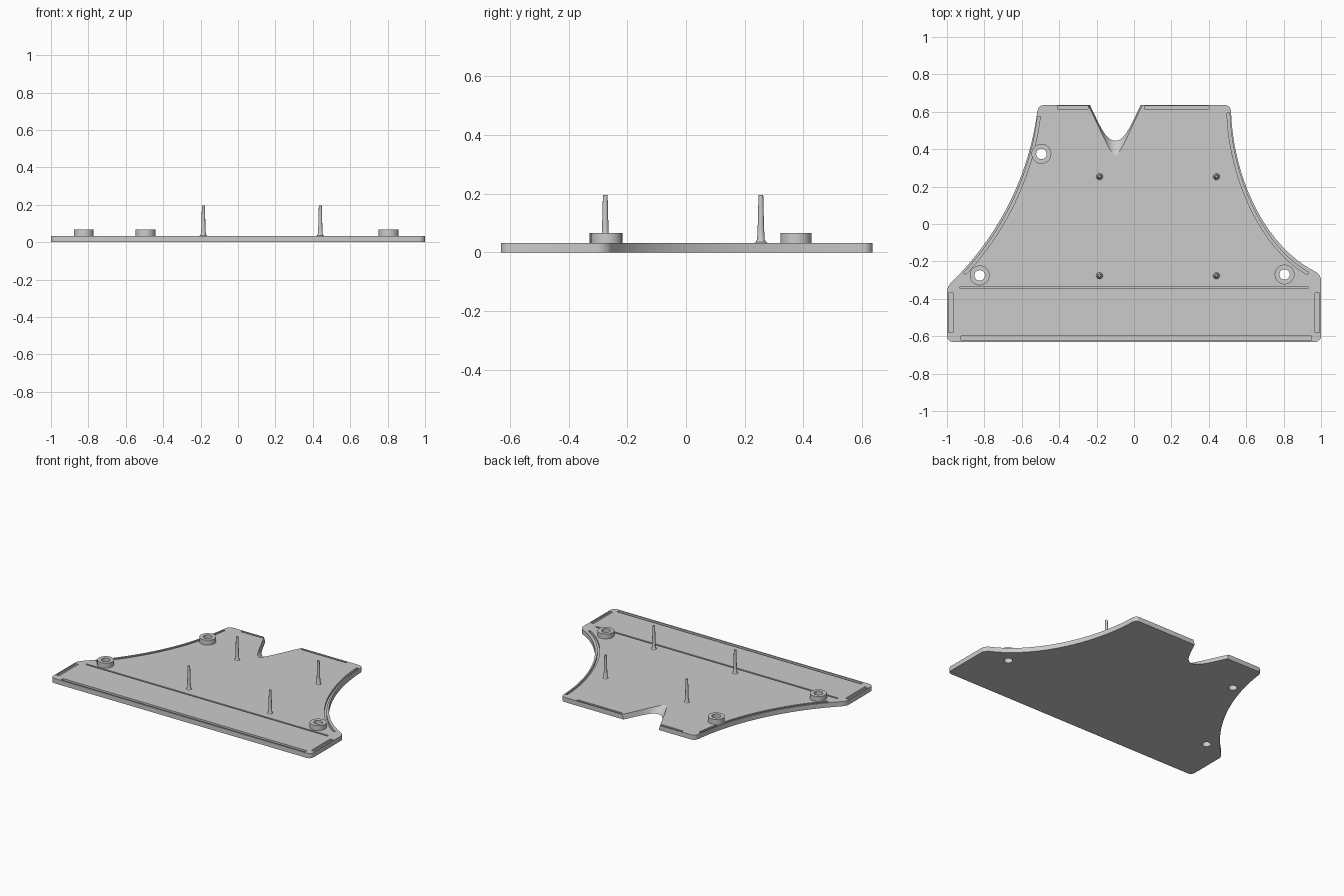
import bpy, bmesh, math
from mathutils import Vector
from mathutils.geometry import interpolate_bezier

cube = bpy.data.objects.get("Cube")
if cube:
    bpy.data.objects.remove(cube, do_unlink=True)

THICK = 0.033
GROOVE = 0.014

grey = bpy.data.materials.new("light_grey")
grey.use_nodes = True
colour = (0.6, 0.6, 0.6, 1)
grey.diffuse_color = colour
grey.node_tree.nodes["Principled BSDF"].inputs["Base Color"].default_value = colour


def make_object(name, bm):
    bmesh.ops.recalc_face_normals(bm, faces=bm.faces)
    mesh = bpy.data.meshes.new(name)
    bm.to_mesh(mesh)
    bm.free()
    mesh.materials.append(grey)
    obj = bpy.data.objects.new(name, mesh)
    bpy.context.collection.objects.link(obj)
    return obj


def smooth(obj, degrees):
    bpy.ops.object.select_all(action="DESELECT")
    obj.select_set(True)
    bpy.context.view_layer.objects.active = obj
    bpy.ops.object.shade_smooth_by_angle(angle=math.radians(degrees))


def bezier(a, b, c, d, n):
    return [Vector(p[:2]) for p in interpolate_bezier(
        *[Vector((*q, 0)) for q in (a, b, c, d)], n)]


def corner(p, before, after, r=0.03):
    """Rounded corner at p between two neighbouring directions."""
    p = Vector(p)
    a = p + (Vector(before) - p).normalized() * r
    b = p + (Vector(after) - p).normalized() * r
    return bezier(a, a.lerp(p, 0.55), b.lerp(p, 0.55), b, 6)


def loft(bm, low, high, z0, z1):
    """Closed solid between two outlines with equal point counts."""
    bottom = [bm.verts.new((*p, z0)) for p in low]
    top = [bm.verts.new((*p, z1)) for p in high]
    bm.faces.new(bottom[::-1])
    bm.faces.new(top)
    for i in range(len(low)):
        j = (i + 1) % len(low)
        bm.faces.new((bottom[i], bottom[j], top[j], top[i]))


def ribbon(bm, path, width):
    """Strip cutter that follows a path across the top of the plate."""
    left, right = [], []
    for i, p in enumerate(path):
        t = (path[min(i + 1, len(path) - 1)] - path[max(i - 1, 0)]).normalized()
        side = Vector((-t.y, t.x)) * width / 2
        left.append(p + side)
        right.append(p - side)
    outline = right + left[::-1]
    loft(bm, outline, outline, THICK - GROOVE, THICK + 0.02)


def lathe(name, profile, x, y, steps, closed=False):
    bm = bmesh.new()
    verts = [bm.verts.new((r, 0, z)) for r, z in profile]
    edges = [bm.edges.new(pair) for pair in zip(verts, verts[1:])]
    if closed:
        edges.append(bm.edges.new((verts[-1], verts[0])))
    bmesh.ops.spin(bm, geom=verts + edges, cent=(0, 0, 0), axis=(0, 0, 1),
                   angle=math.tau, steps=steps, use_duplicate=False)
    bmesh.ops.remove_doubles(bm, verts=bm.verts, dist=0.0001)
    obj = make_object(name, bm)
    obj.location = (x, y, 0)
    smooth(obj, 35)
    return obj


# Plate outline, counter-clockwise from the front left corner
right_curve = bezier((0.97, -0.255), (0.70, -0.12), (0.53, 0.25), (0.519, 0.60), 24)
left_curve = bezier((-0.517, 0.60), (-0.56, 0.28), (-0.70, -0.02), (-0.93, -0.265), 24)
front_right = (corner((-1, -0.63), (-1, 0), (0, -0.63))
               + corner((1, -0.63), (0, -0.63), (1, 0))
               + corner((1, -0.272), (1, -0.6), (0.97, -0.255)))
back_right = corner((0.518, 0.635), (0.519, 0.5), (0, 0.635))
back_left = corner((-0.515, 0.635), (0, 0.635), (-0.517, 0.5))
left_end = corner((-1, -0.337), (-0.93, -0.265), (-1, -0.6), 0.025)

# Notch in the back edge: round at the bottom, sloping out to a point on top
CENTRE = -0.10


def notch(mouth, tip, h1, h2):
    half = bezier((CENTRE + mouth, 0.635), (CENTRE + h1[0], h1[1]),
                  (CENTRE + h2[0], h2[1]), (CENTRE, tip), 12)
    return half + [Vector((2 * CENTRE - p.x, p.y)) for p in half[-2::-1]]


def outline(cut):
    return (front_right + right_curve + back_right + cut
            + back_left + left_curve + left_end)


bm = bmesh.new()
loft(bm, outline(notch(0.135, 0.445, (0.08, 0.52), (0.05, 0.445))),
     outline(notch(0.145, 0.365, (0.09, 0.53), (0.03, 0.375))), 0, THICK)
plate = make_object("base_plate", bm)

# Grooves and mounting holes
bosses = [(-0.825, -0.275), (-0.495, 0.375), (0.805, -0.27)]
straight = [((-0.93, -0.34), (0.93, -0.34), 0.012),
            ((-0.925, -0.61), (0.95, -0.61), 0.022),
            ((-0.981, -0.58), (-0.981, -0.37), 0.024),
            ((0.981, -0.58), (0.981, -0.37), 0.024),
            ((-0.41, 0.623), (-0.245, 0.623), 0.014),
            ((0.055, 0.623), (0.40, 0.623), 0.014)]
bm = bmesh.new()
for a, b, width in straight:
    ribbon(bm, [Vector(a), Vector(b)], width)
ribbon(bm, bezier((0.93, -0.265), (0.685, -0.13), (0.515, 0.25), (0.504, 0.595), 24), 0.014)
ribbon(bm, bezier((-0.508, 0.575), (-0.545, 0.27), (-0.685, -0.03), (-0.905, -0.266), 24), 0.014)
for x, y in bosses:
    ring = [Vector((x + 0.028 * math.cos(a), y + 0.028 * math.sin(a)))
            for a in (math.tau * i / 32 for i in range(32))]
    loft(bm, ring, ring, -0.05, 0.1)
cutter = make_object("groove_cutter", bm)
cutter.hide_render = True

cut = plate.modifiers.new("cut", "BOOLEAN")
cut.operation = "DIFFERENCE"
cut.solver = "EXACT"
cut.object = cutter
bpy.context.view_layer.objects.active = plate
bpy.ops.object.modifier_apply(modifier=cut.name)
bpy.data.objects.remove(cutter, do_unlink=True)
smooth(plate, 18)

# Ring bosses around the holes
for i, (x, y) in enumerate(bosses):
    lathe(f"mounting_boss_{i + 1}",
          [(0.028, 0.02), (0.053, 0.02), (0.053, 0.067), (0.028, 0.067)],
          x, y, 32, closed=True)

# Tapered pins with flared feet
for x, side in ((-0.185, "right"), (0.44, "left")):
    for y, end in ((-0.275, "front"), (0.255, "back")):
        lathe(f"pin_{end}_{side}",
              [(0, 0.025), (0.024, 0.032), (0.017, 0.036), (0.013, 0.045),
               (0.011, 0.08), (0.008, 0.196), (0, 0.196)], x, y, 20)
